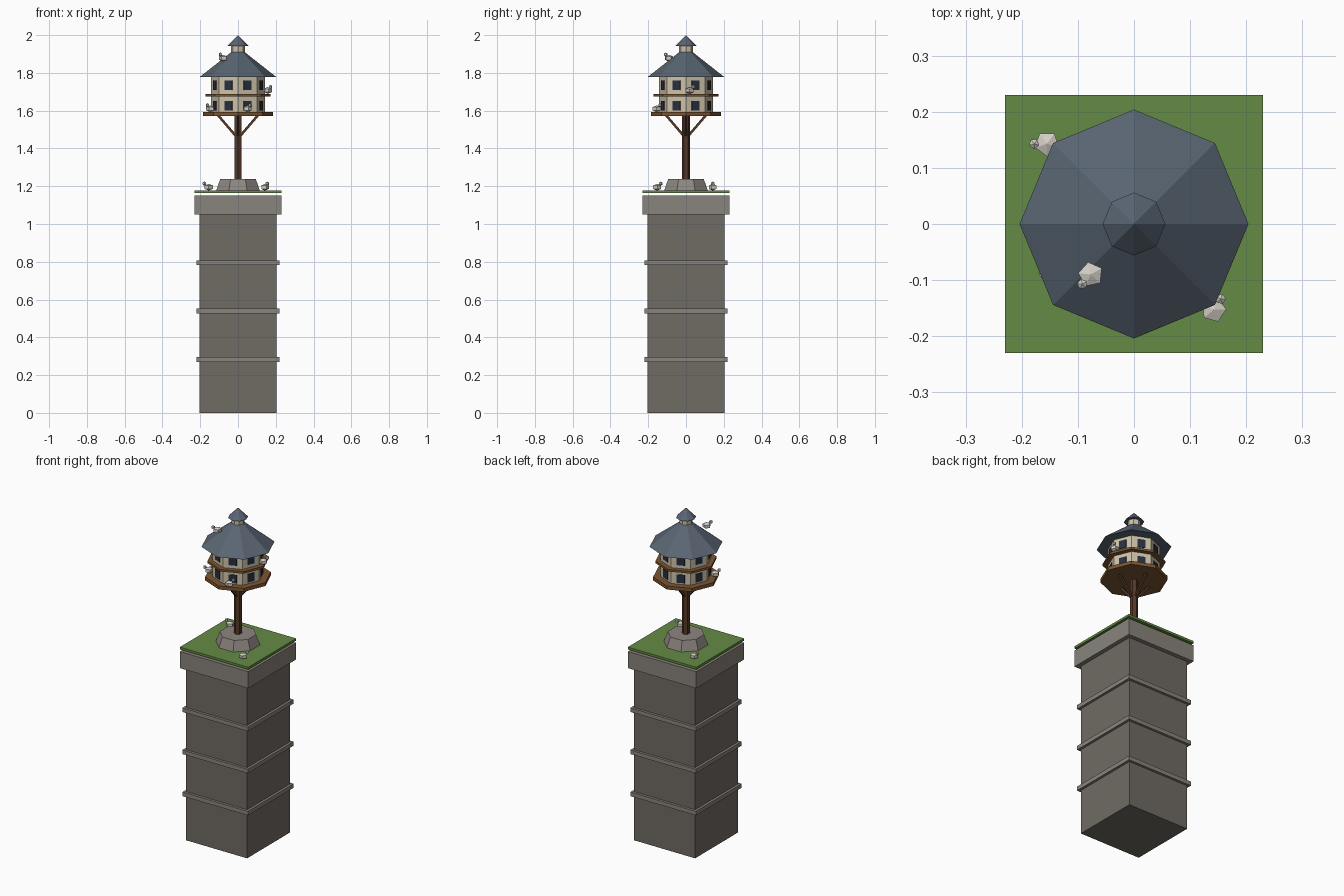
import bpy, bmesh
from math import cos, sin, pi, radians
from mathutils import Vector, Matrix

if "Cube" in bpy.data.objects:
    bpy.data.objects.remove(bpy.data.objects["Cube"])


def mat(name, r, g, b):
    m = bpy.data.materials.new(name)
    m.diffuse_color = (r, g, b, 1)
    m.use_nodes = True
    m.node_tree.nodes["Principled BSDF"].inputs["Base Color"].default_value = m.diffuse_color
    return m


STONE = mat("stone", 0.16, 0.145, 0.125)
TRIM = mat("stone_trim", 0.25, 0.23, 0.20)
ROCK = mat("rock", 0.27, 0.24, 0.22)
GRASS = mat("grass", 0.13, 0.26, 0.06)
WOOD = mat("wood", 0.20, 0.09, 0.03)
DARKWOOD = mat("dark_wood", 0.09, 0.04, 0.02)
CREAM = mat("cream", 0.62, 0.54, 0.40)
SLATE = mat("slate", 0.10, 0.13, 0.17)
GLASS = mat("window_dark", 0.02, 0.03, 0.05)
WHITE = mat("feather", 0.65, 0.62, 0.56)


def add(name, bm, material):
    bmesh.ops.recalc_face_normals(bm, faces=bm.faces)
    me = bpy.data.meshes.new(name)
    bm.to_mesh(me)
    bm.free()
    ob = bpy.data.objects.new(name, me)
    me.materials.append(material)
    bpy.context.collection.objects.link(ob)
    return ob


def box(name, size, loc, material, rot=Matrix.Identity(4)):
    bm = bmesh.new()
    bmesh.ops.create_cube(bm, size=1)
    bmesh.ops.transform(bm, verts=bm.verts,
                        matrix=Matrix.Translation(loc) @ rot @ Matrix.Diagonal((*size, 1)))
    return add(name, bm, material)


def prism(name, r0, r1, z0, z1, material, n=8, turn=0.0):
    """Tapered n-sided prism (a pyramid when r1 is 0)."""
    bm = bmesh.new()
    ring = lambda r, z: [bm.verts.new((r * cos(turn + 2 * pi * i / n),
                                       r * sin(turn + 2 * pi * i / n), z)) for i in range(n)]
    low = ring(r0, z0)
    bm.faces.new(low[::-1])
    high = ring(r1, z1) if r1 else [bm.verts.new((0, 0, z1))]
    for i in range(n):
        j = (i + 1) % n
        bm.faces.new((low[i], low[j], high[j], high[i]) if r1 else (low[i], low[j], high[0]))
    if r1:
        bm.faces.new(high)
    return add(name, bm, material)


def slab(name, half, z0, z1, material):
    return box(name, (2 * half, 2 * half, z1 - z0), (0, 0, (z0 + z1) / 2), material)


# stone tower
slab("tower", 0.205, 0, 1.05, STONE)
for i in range(3):
    z = 0.283 + 0.256 * i
    slab(f"tower_band_{i}", 0.22, z - 0.0125, z + 0.0125, TRIM)
slab("tower_cap", 0.23, 1.05, 1.151, TRIM)
slab("grass", 0.23, 1.164, 1.178, GRASS)

# rock footing, post and braces
prism("rock_base", 0.125, 0.102, 1.177, 1.238, ROCK, turn=pi / 8)
prism("post", 0.022, 0.022, 1.2, 1.58, DARKWOOD, n=6, turn=pi / 2)
for i in range(4):
    a = i * pi / 2
    d = Vector((cos(a), sin(a), 0))
    p, q = d * 0.015 + Vector((0, 0, 1.47)), d * 0.105 + Vector((0, 0, 1.575))
    box(f"brace_{i}", (0.013, 0.013, (q - p).length), (p + q) / 2, DARKWOOD,
        (q - p).to_track_quat('Z', 'Y').to_matrix().to_4x4())

# birdhouse
prism("deck", 0.184, 0.184, 1.572, 1.593, WOOD)
prism("house_walls", 0.142, 0.142, 1.59, 1.78, CREAM)
prism("gallery", 0.171, 0.171, 1.676, 1.689, WOOD)
for i in range(8):
    a = (i + 0.5) * pi / 4
    for row, z in (("lower", 1.627), ("upper", 1.734)):
        box(f"window_{row}_{i}", (0.008, 0.045, 0.05), (0.131 * cos(a), 0.131 * sin(a), z),
            GLASS, Matrix.Rotation(a, 4, 'Z'))
prism("roof", 0.204, 0.0, 1.777, 1.938, SLATE)
prism("cupola", 0.036, 0.036, 1.89, 1.945, CREAM)
prism("cupola_roof", 0.056, 0.0, 1.942, 2.0, SLATE)


def bird(i, x, y, z, heading):
    """Five-sided body, small head and beak; z is the underside."""
    place = Matrix.Translation((x, y, z)) @ Matrix.Rotation(radians(heading), 4, 'Z')
    for part, loc, r, h in (("body", (0, 0, 0.017), 0.026, 0.018),
                            ("head", (0.023, 0, 0.036), 0.011, 0.011)):
        bm = bmesh.new()
        bmesh.ops.create_uvsphere(bm, u_segments=5, v_segments=3, radius=1)
        bmesh.ops.transform(bm, verts=bm.verts, matrix=place @ Matrix.Translation(loc)
                            @ Matrix.Diagonal((r, r, h, 1)))
        add(f"bird_{part}_{i}", bm, WHITE)


# perched birds
for i, b in enumerate([(-0.155, 0.143, 1.178, 180), (0.142, -0.153, 1.178, 57),
                       (-0.077, -0.09, 1.861, 228), (-0.146, -0.071, 1.593, 230),
                       (0.05, -0.155, 1.593, 50), (0.157, 0.02, 1.69, 50)]):
    bird(i, *b)
